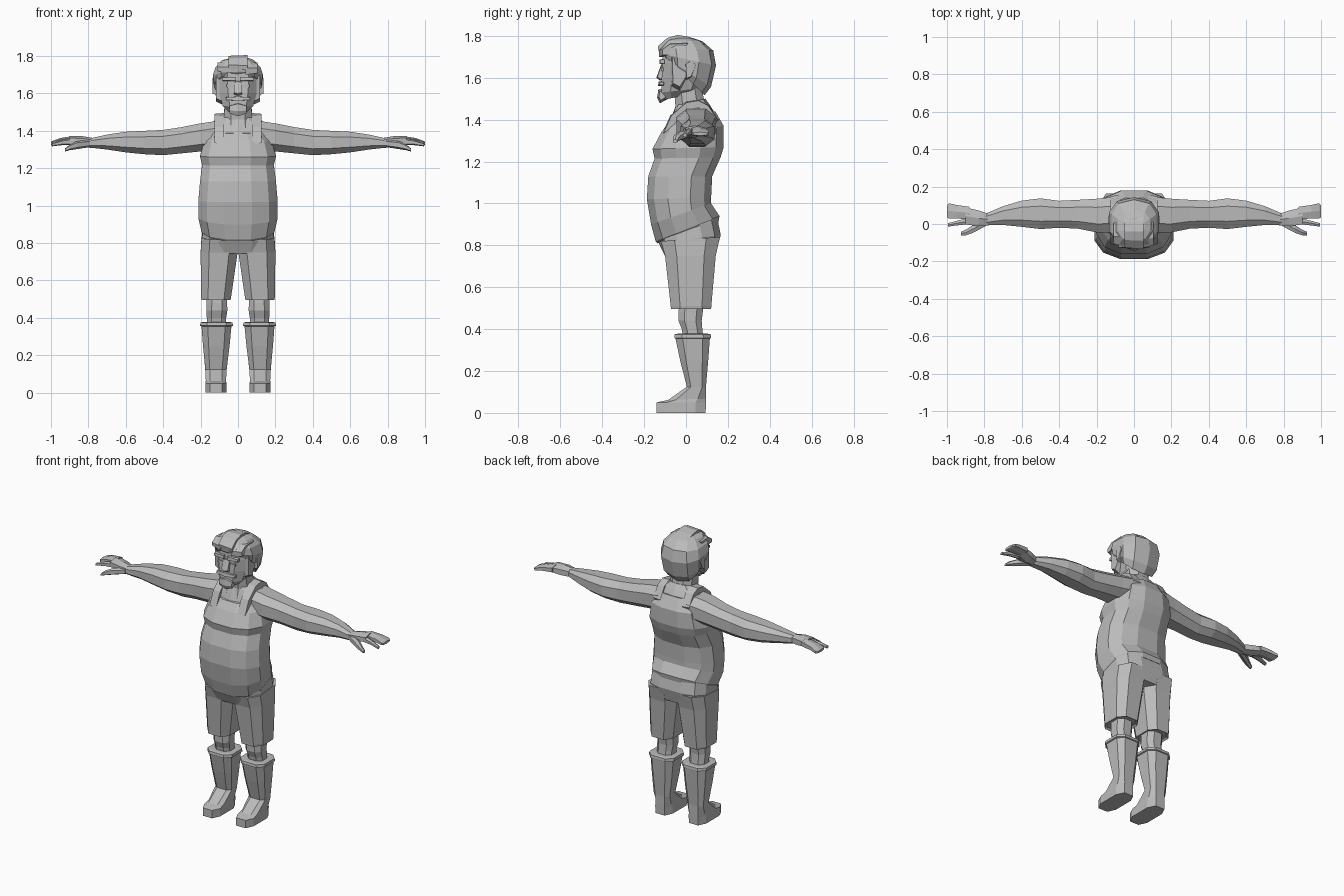
import bpy, bmesh, math

grey = bpy.data.materials.new("plain grey")
grey.diffuse_color = (0.5, 0.5, 0.5, 1)


def finish(name, bm, mirror=False):
    bmesh.ops.recalc_face_normals(bm, faces=bm.faces)
    me = bpy.data.meshes.new(name)
    bm.to_mesh(me)
    bm.free()
    me.materials.append(grey)
    ob = bpy.data.objects.new(name, me)
    bpy.context.collection.objects.link(ob)
    if mirror:
        ob.modifiers.new("mirror", "MIRROR")
        ob.modifiers["mirror"].use_clip = False
        ob.modifiers["mirror"].use_mirror_merge = False
    return ob


def loft(name, rings, n=8, power=0.8, sideways=False, mirror=False):
    """Rings: (t front, t back, centre u, half width u, v front, v back)."""
    bm = bmesh.new()
    k = math.cos(math.pi / n) ** power
    loops = []
    for tf, tb, uc, uw, vf, vb in rings:
        loop = []
        for i in range(n):
            a = 2 * math.pi * (i + 0.5) / n
            c, s = (math.copysign(abs(q) ** power, q) / k for q in (math.cos(a), math.sin(a)))
            f = (1 + s) / 2
            u, v, t = uc + uw * c, vf + (vb - vf) * f, tf + (tb - tf) * f
            loop.append(bm.verts.new((t, u, v) if sideways else (u, v, t)))
        loops.append(loop)
    for a, b in zip(loops, loops[1:]):
        for i in range(n):
            j = (i + 1) % n
            bm.faces.new((a[i], a[j], b[j], b[i]))
    bm.faces.new(loops[0])
    bm.faces.new(loops[-1])
    return finish(name, bm, mirror)


def prism(name, profile, x0, x1, taper=1.0, mirror=False):
    """Side outline (y, z) stretched between two x positions."""
    bm = bmesh.new()
    cy = sum(p[0] for p in profile) / len(profile)
    cz = sum(p[1] for p in profile) / len(profile)
    a = [bm.verts.new((x0, y, z)) for y, z in profile]
    b = [bm.verts.new((x1, cy + (y - cy) * taper, cz + (z - cz) * taper)) for y, z in profile]
    n = len(profile)
    for i in range(n):
        j = (i + 1) % n
        bm.faces.new((a[i], a[j], b[j], b[i]))
    bm.faces.new(a)
    bm.faces.new(b)
    return finish(name, bm, mirror)


# Sleeveless shirt with a round belly and a hem that rises at the back
loft("shirt", [
    (.81, .91, 0, .180, -.135, .155), (.82, .94, 0, .195, -.145, .160),
    (.90, 1.0, 0, .212, -.167, .120), (1.02, 1.03, 0, .212, -.187, .120),
    (1.13, 1.13, 0, .203, -.180, .125), (1.215, 1.22, 0, .192, -.150, .165),
    (1.26, 1.27, 0, .203, -.160, .180), (1.34, 1.37, 0, .180, -.118, .180),
    (1.385, 1.44, 0, .135, -.085, .140)], n=12)
# Shoulders and upper chest inside the shirt
loft("shoulders", [
    (1.30, 1.34, 0, .175, -.110, .165), (1.37, 1.42, 0, .168, -.082, .140),
    (1.43, 1.47, 0, .125, -.060, .110), (1.47, 1.50, 0, .078, -.045, .090)], n=10)
# Shoulder straps
prism("shirt_strap", [(-.115, 1.33), (-.075, 1.42), (.0, 1.485), (.06, 1.495), (.11, 1.47),
                      (.155, 1.40), (.13, 1.35), (.05, 1.44), (-.05, 1.38)],
      .075, .125, 0.95, mirror=True)

# Arms stretched sideways
loft("arm", [
    (.10, .10, .05, .095, 1.30, 1.455), (.20, .20, .045, .09, 1.29, 1.44),
    (.30, .30, .052, .077, 1.28, 1.42), (.40, .40, .052, .072, 1.27, 1.405),
    (.50, .50, .055, .082, 1.275, 1.40), (.60, .60, .055, .070, 1.285, 1.395),
    (.70, .70, .045, .050, 1.30, 1.38), (.79, .79, .025, .032, 1.31, 1.36)],
    sideways=True, mirror=True)
# Hands: palm, joined fingers, forefinger and thumb
loft("palm", [
    (.78, .78, .025, .030, 1.312, 1.36), (.83, .83, .030, .042, 1.315, 1.368),
    (.90, .90, .043, .045, 1.328, 1.37)], n=6, sideways=True, mirror=True)
loft("fingers", [
    (.88, .88, .058, .034, 1.33, 1.37), (.95, .95, .066, .036, 1.328, 1.36),
    (.99, .99, .070, .041, 1.322, 1.345), (1.0, 1.0, .068, .032, 1.325, 1.34)],
    n=6, sideways=True, mirror=True)
loft("forefinger", [
    (.87, .87, .018, .017, 1.325, 1.362), (.94, .94, .006, .013, 1.325, 1.35),
    (.995, .995, -.005, .009, 1.318, 1.333)], n=6, sideways=True, mirror=True)
loft("thumb", [
    (.79, .79, .01, .020, 1.315, 1.35), (.86, .86, -.026, .021, 1.305, 1.343),
    (.90, .90, -.046, .015, 1.298, 1.325), (.925, .925, -.052, .010, 1.29, 1.305)],
    n=6, sideways=True, mirror=True)

# Shorts: hips and two wide legs
loft("shorts_hips", [
    (.745, .77, 0, .175, -.098, .145), (.81, .85, 0, .192, -.130, .166),
    (.86, .95, 0, .188, -.135, .145)], n=12, power=.7)
loft("shorts_leg", [
    (.505, .505, .117, .066, -.060, .105), (.495, .495, .117, .077, -.072, .120),
    (.51, .51, .117, .080, -.073, .121), (.75, .75, .101, .099, -.100, .142),
    (.82, .84, .098, .097, -.120, .162)], power=.7, mirror=True)

# Knees
loft("knee", [
    (.34, .34, .115, .052, -.010, .085), (.40, .40, .115, .052, -.020, .078),
    (.44, .44, .113, .056, -.036, .075), (.48, .48, .113, .055, -.036, .080),
    (.54, .54, .113, .055, -.030, .085)], mirror=True)
# Boots with long toes and a rolled cuff
loft("boot", [
    (0, 0, .118, .056, -.140, .094), (.05, .05, .118, .056, -.140, .095),
    (.062, .068, .118, .054, -.085, .095), (.125, .12, .118, .057, .004, .095),
    (.25, .25, .116, .071, -.028, .106), (.355, .355, .115, .080, -.050, .114),
    (.358, .358, .115, .088, -.056, .120), (.375, .375, .115, .086, -.054, .118),
    (.378, .378, .115, .070, -.040, .105)], power=.62, mirror=True)

# Neck and head
loft("neck", [
    (1.38, 1.44, 0, .085, -.075, .110), (1.46, 1.50, 0, .075, -.050, .085),
    (1.58, 1.58, 0, .070, -.060, .070)])
loft("head", [
    (1.495, 1.53, 0, .052, -.105, .050), (1.53, 1.55, 0, .082, -.118, .070),
    (1.60, 1.60, 0, .100, -.116, .095), (1.67, 1.67, 0, .108, -.112, .105),
    (1.74, 1.74, 0, .100, -.110, .100)], power=.72)
# Hair cap, low at the back, with a side-swept top
loft("hair", [
    (1.69, 1.52, 0, .108, -.085, .085), (1.70, 1.56, 0, .126, -.105, .115),
    (1.715, 1.66, 0, .134, -.118, .138), (1.745, 1.73, 0, .120, -.122, .125),
    (1.78, 1.775, 0, .085, -.090, .075), (1.79, 1.79, .01, .045, -.05, .03)], n=10)
prism("hair_swoop", [(-.13, 1.725), (-.135, 1.75), (-.09, 1.79), (-.04, 1.805), (.02, 1.795),
                     (.09, 1.76), (-.05, 1.73)], .05, -.05, .9)
prism("hair_side_lock", [(-.128, 1.70), (-.13, 1.735), (-.08, 1.77), (.03, 1.775), (.0, 1.70)],
      .04, .105, .75)
prism("hair_parting_lock", [(-.122, 1.71), (-.125, 1.74), (-.07, 1.775), (.03, 1.77), (.0, 1.71)],
      -.04, -.11, .7)
prism("sideburn", [(-.075, 1.71), (.01, 1.71), (.02, 1.62), (-.03, 1.54), (-.07, 1.56)],
      .085, .118, .8, mirror=True)
prism("ear", [(-.005, 1.67), (.03, 1.69), (.05, 1.66), (.025, 1.60), (.0, 1.59)],
      .10, .135, .85, mirror=True)

# Face details
prism("eyebrow", [(-.10, 1.665), (-.128, 1.668), (-.126, 1.688), (-.10, 1.69)],
      .012, .082, .8, mirror=True)
prism("eye", [(-.10, 1.632), (-.118, 1.634), (-.118, 1.648), (-.10, 1.65)],
      .025, .062, .9, mirror=True)
prism("nose", [(-.105, 1.67), (-.118, 1.665), (-.142, 1.60), (-.125, 1.588), (-.105, 1.59)],
      0, .022, .8, mirror=True)
prism("moustache", [(-.10, 1.56), (-.134, 1.562), (-.130, 1.583), (-.10, 1.585)],
      0, .065, .6, mirror=True)
prism("goatee", [(-.085, 1.50), (-.125, 1.478), (-.138, 1.505), (-.132, 1.545), (-.10, 1.55)],
      0, .045, .6, mirror=True)
